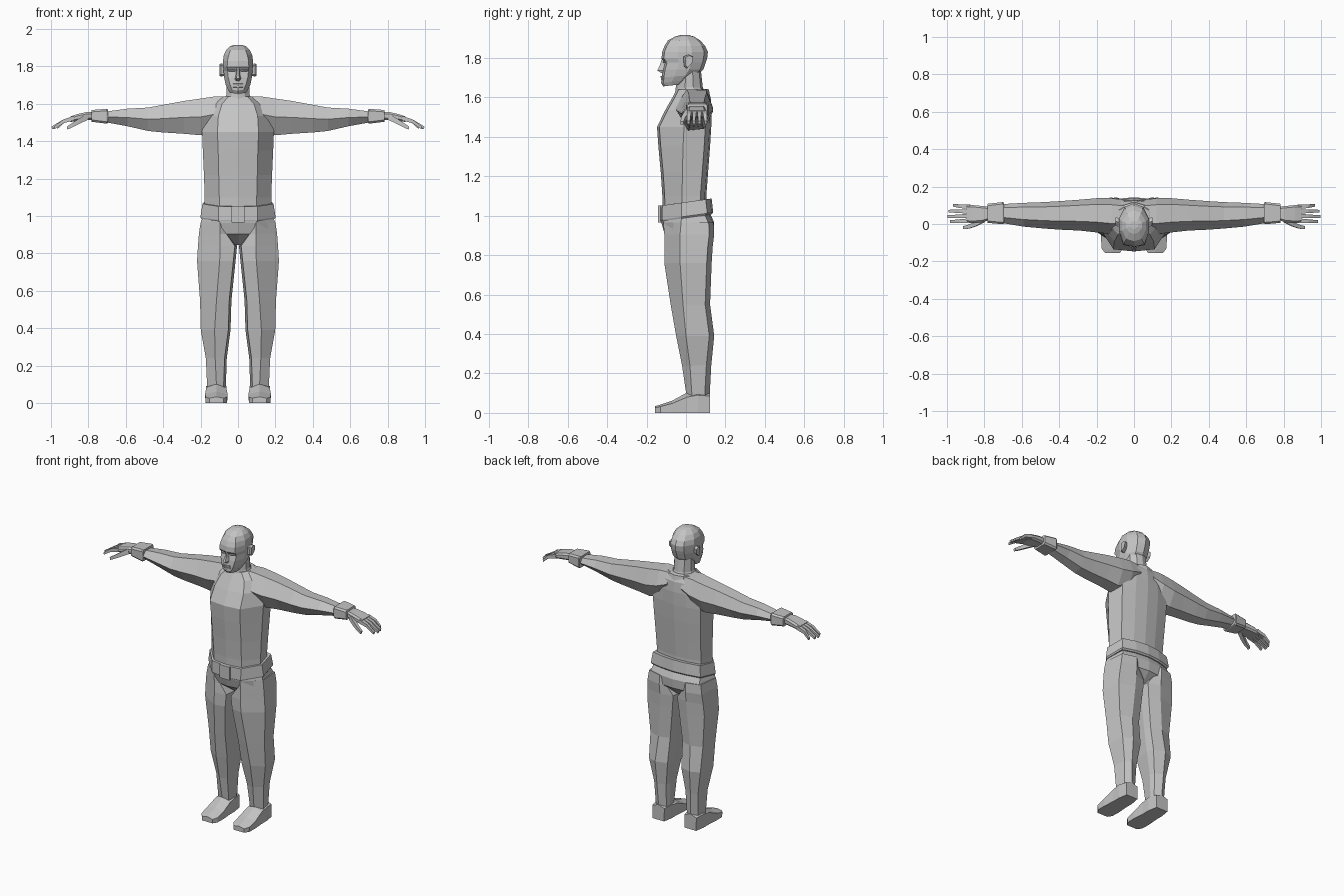
import bpy, bmesh, math
from mathutils import Vector

grey = bpy.data.materials.new("matte grey")
grey.diffuse_color = (0.55, 0.55, 0.55, 1)


def loft(name, rings, mirror=False):
    """Skin a list of equal-length closed rings and cap both ends."""
    bm = bmesh.new()
    loops = [[bm.verts.new(p) for p in r] for r in rings]
    n = len(loops[0])
    for a, b in zip(loops, loops[1:]):
        for i in range(n):
            j = (i + 1) % n
            bm.faces.new((a[i], a[j], b[j], b[i]))
    bm.faces.new(loops[0])
    bm.faces.new(loops[-1])
    bmesh.ops.recalc_face_normals(bm, faces=bm.faces)
    mesh = bpy.data.meshes.new(name)
    bm.to_mesh(mesh)
    bm.free()
    mesh.materials.append(grey)
    ob = bpy.data.objects.new(name, mesh)
    bpy.context.collection.objects.link(ob)
    if mirror:
        ob.modifiers.new("Mirror", 'MIRROR').use_mirror_merge = False
    return ob


def both(half):
    """Complete a symmetric ring from its half; the ends lie on x = 0."""
    return half + [(-x, y, z) for x, y, z in half[-2:0:-1]]


def trunk_ring(z, w, px, yf, ys, yb, tilt=0.0):
    """Front centre, front panel edge, side, back corner, back centre."""
    pts = [(0, yf), (px, yf + 0.012), (w, ys), (w * 0.9, yb - 0.03),
           (w * 0.45, yb - 0.008), (0, yb)]
    return both([(x, y, z + tilt * (y - yf)) for x, y in pts])


def box(name, x, y, z, mirror=False):
    ring = lambda h: [(x[0], y[0], h), (x[1], y[0], h), (x[1], y[1], h), (x[0], y[1], h)]
    return loft(name, [ring(z[0]), ring(z[1])], mirror)


# Torso: z, half width, panel half width, front, side, back
loft("jacket_torso", [trunk_ring(*r) for r in (
    (1.00, 0.180, 0.100, -0.118, -0.020, 0.105),
    (1.10, 0.178, 0.100, -0.120, -0.020, 0.103),
    (1.22, 0.182, 0.103, -0.128, -0.018, 0.112),
    (1.35, 0.188, 0.106, -0.140, -0.015, 0.122),
    (1.45, 0.192, 0.110, -0.147, -0.010, 0.128),
    (1.535, 0.180, 0.105, -0.105, 0.000, 0.130),
    (1.600, 0.150, 0.085, -0.068, 0.015, 0.125),
    (1.640, 0.085, 0.050, -0.048, 0.025, 0.105))])

# Hips narrowing to the crotch
loft("hips", [trunk_ring(*r) for r in (
    (1.02, 0.182, 0.100, -0.120, -0.020, 0.118),
    (0.965, 0.198, 0.100, -0.125, -0.025, 0.143),
    (0.905, 0.207, 0.082, -0.108, -0.030, 0.138),
    (0.845, 0.030, 0.015, -0.030, 0.010, 0.080))])

# Belt, higher at the back, with buckle
loft("belt", [trunk_ring(*r) for r in (
    (0.970, 0.196, 0.105, -0.132, -0.022, 0.130, 0.14),
    (0.978, 0.201, 0.105, -0.134, -0.022, 0.138, 0.14),
    (1.050, 0.190, 0.105, -0.132, -0.022, 0.130, 0.14),
    (1.052, 0.175, 0.100, -0.118, -0.020, 0.105, 0.14))])
box("buckle", (-0.035, 0.035), (-0.141, -0.115), (0.965, 1.052))


# Legs: z, inner x, ridge x, outer x, front, side, back
def leg_ring(z, xi, xm, xo, yf, ys, yb):
    return [(xi + 0.012, yf + 0.012, z), (xm, yf, z), (xo, ys, z), (xo - 0.012, yb - 0.025, z),
            (xm, yb, z), (xi + 0.01, yb - 0.022, z), (xi, (ys + yb) / 2, z)]


loft("leg", [leg_ring(*r) for r in (
    (0.965, 0.070, 0.095, 0.200, -0.115, -0.025, 0.140),
    (0.905, 0.050, 0.095, 0.209, -0.110, -0.030, 0.143),
    (0.840, 0.005, 0.095, 0.214, -0.110, -0.030, 0.135),
    (0.760, 0.013, 0.098, 0.219, -0.110, -0.030, 0.130),
    (0.550, 0.035, 0.115, 0.203, -0.078, -0.015, 0.122),
    (0.390, 0.040, 0.125, 0.199, -0.050, 0.000, 0.143),
    (0.240, 0.060, 0.122, 0.172, -0.020, 0.020, 0.128),
    (0.090, 0.065, 0.115, 0.165, 0.002, 0.030, 0.120),
    (0.030, 0.068, 0.115, 0.164, 0.004, 0.030, 0.118))], True)


# Feet: y, inner x, outer x, side height, ridge height
def foot_ring(y, xi, xo, zs, zt):
    return [(xi, y, 0), (xo, y, 0), (xo + 0.002, y, zs), ((xi + xo) / 2, y, zt), (xi - 0.002, y, zs)]


loft("shoe", [foot_ring(*r) for r in (
    (0.121, 0.075, 0.158, 0.085, 0.100),
    (0.060, 0.064, 0.168, 0.090, 0.105),
    (0.005, 0.064, 0.168, 0.080, 0.103),
    (-0.070, 0.058, 0.174, 0.048, 0.062),
    (-0.130, 0.060, 0.172, 0.032, 0.042),
    (-0.156, 0.078, 0.152, 0.026, 0.034))], True)


# Arms, cuffs and palms: x, top, bottom, front, back
def arm_ring(x, zt, zb, yf, yb):
    d, zm = yb - yf, zb + 0.5 * (zt - zb)
    return [(x, yf + 0.3 * d, zt), (x, yf, zm), (x, yf + 0.3 * d, zb),
            (x, yf + 0.75 * d, zb + 0.008), (x, yb, zm), (x, yb - 0.18 * d, zt - 0.004)]


loft("sleeve", [arm_ring(*r) for r in (
    (0.050, 1.640, 1.500, -0.045, 0.128),
    (0.120, 1.640, 1.450, -0.055, 0.138),
    (0.200, 1.628, 1.432, -0.045, 0.138),
    (0.290, 1.615, 1.440, -0.035, 0.130),
    (0.400, 1.595, 1.447, -0.030, 0.122),
    (0.480, 1.580, 1.455, -0.024, 0.117),
    (0.590, 1.574, 1.480, -0.014, 0.113),
    (0.710, 1.558, 1.502, 0.006, 0.106))], True)


def cuff_ring(x, zt, zb, yf, yb):
    c = 0.010
    return [(x, yf, zb + c), (x, yf, zt - c), (x, yf + c, zt), (x, yb - c, zt),
            (x, yb, zt - c), (x, yb, zb + c), (x, yb - c, zb), (x, yf + c, zb)]


loft("cuff", [cuff_ring(*r) for r in (
    (0.695, 1.570, 1.497, 0.003, 0.113),
    (0.702, 1.573, 1.494, -0.001, 0.117),
    (0.782, 1.567, 1.504, 0.006, 0.108),
    (0.784, 1.560, 1.512, 0.014, 0.100))], True)
loft("palm", [cuff_ring(*r) for r in (
    (0.770, 1.557, 1.515, 0.022, 0.092),
    (0.810, 1.556, 1.512, 0.010, 0.096),
    (0.860, 1.545, 1.508, 0.006, 0.101),
    (0.895, 1.533, 1.503, 0.008, 0.102))], True)


# Fingers: bent tapered square tubes along a short path
def finger(name, path, r0, r1):
    rings = []
    for i, (x, y, z) in enumerate(path):
        r = r0 + (r1 - r0) * i / (len(path) - 1)
        rings.append([(x, y - r, z - r), (x, y + r, z - r),
                      (x + r * 0.4, y + r, z + r), (x + r * 0.4, y - r, z + r)])
    loft(name, rings, True)


for name, y0, y1, tip in (("index_finger", 0.018, 0.013, 0.985), ("middle_finger", 0.043, 0.040, 0.998),
                          ("ring_finger", 0.067, 0.069, 0.992), ("little_finger", 0.091, 0.100, 0.970)):
    finger(name, [(0.875, y0, 1.523), (0.93, (y0 + y1) / 2, 1.507), (tip - 0.004, y1, 1.472)],
           0.012, 0.007)
finger("thumb", [(0.800, 0.025, 1.532), (0.845, 0.000, 1.508), (0.880, -0.014, 1.488),
                 (0.912, -0.020, 1.470)], 0.016, 0.008)


# Neck and standing collar
def skull_ring(z, w, px, yf, yb, lift=0.0):
    """Face centre, face edge, cheek, back of skull; lift raises the rear."""
    d = yb - yf
    pts = [(0, yf), (px, yf + 0.012), (w, yf + 0.35 * d), (w, yf + 0.65 * d),
           (w * 0.6, yb - 0.08 * d), (0, yb)]
    return both([(x, y, z + lift * (y - yf)) for x, y in pts])


loft("neck", [skull_ring(*r) for r in (
    (1.580, 0.090, 0.045, -0.060, 0.115),
    (1.650, 0.062, 0.035, -0.052, 0.085),
    (1.740, 0.060, 0.030, -0.045, 0.075))])
loft("collar", [skull_ring(*r) for r in (
    (1.590, 0.110, 0.050, -0.070, 0.125),
    (1.622, 0.085, 0.040, -0.056, 0.116, 0.10),
    (1.628, 0.068, 0.035, -0.046, 0.100, 0.10))])

# Head: z, half width, face half width, front, back
loft("head", [skull_ring(*r) for r in (
    (1.655, 0.044, 0.024, -0.115, -0.010, 0.12),
    (1.672, 0.055, 0.030, -0.126, 0.030, 0.12),
    (1.700, 0.067, 0.042, -0.124, 0.062, 0.08),
    (1.740, 0.074, 0.052, -0.118, 0.088),
    (1.775, 0.077, 0.056, -0.108, 0.100),
    (1.796, 0.079, 0.058, -0.124, 0.107),
    (1.830, 0.080, 0.056, -0.121, 0.111),
    (1.860, 0.076, 0.050, -0.109, 0.097),
    (1.888, 0.063, 0.040, -0.092, 0.072),
    (1.908, 0.042, 0.026, -0.055, 0.040),
    (1.915, 0.022, 0.014, -0.030, 0.015))])


# Nose, mouth, eyelids and ears
def nose_ring(z, w, y):
    return [(-w, -0.100, z), (-w * 0.4, y, z), (w * 0.4, y, z), (w, -0.100, z)]


loft("nose", [nose_ring(*r) for r in (
    (1.722, 0.018, -0.122), (1.735, 0.020, -0.146), (1.760, 0.013, -0.133), (1.795, 0.010, -0.122))])
for name, z, y in (("lower_lip", 1.692, -0.130), ("upper_lip", 1.704, -0.131)):
    loft(name, [[(x, -0.105, z - 0.005), (x, y + abs(x) * 0.3, z - 0.003),
                 (x, y + abs(x) * 0.3, z + 0.003), (x, -0.105, z + 0.005)]
                for x in (-0.026, -0.01, 0.01, 0.026)])
loft("eyelid", [[(x, -0.090, 1.772), (x, y, 1.775), (x, y, 1.781), (x, -0.090, 1.790)]
                for x, y in ((0.016, -0.112), (0.032, -0.116), (0.052, -0.104))], True)
loft("ear", [[(x, cy + a * s, 1.782 + b * s) for a, b in
              ((-0.020, 0.024), (0.004, 0.034), (0.026, 0.024), (0.020, -0.010), (-0.006, -0.036), (-0.018, -0.026))]
             for x, cy, s in ((0.068, 0.004, 0.85), (0.090, 0.008, 1.0), (0.100, 0.014, 0.85))], True)
